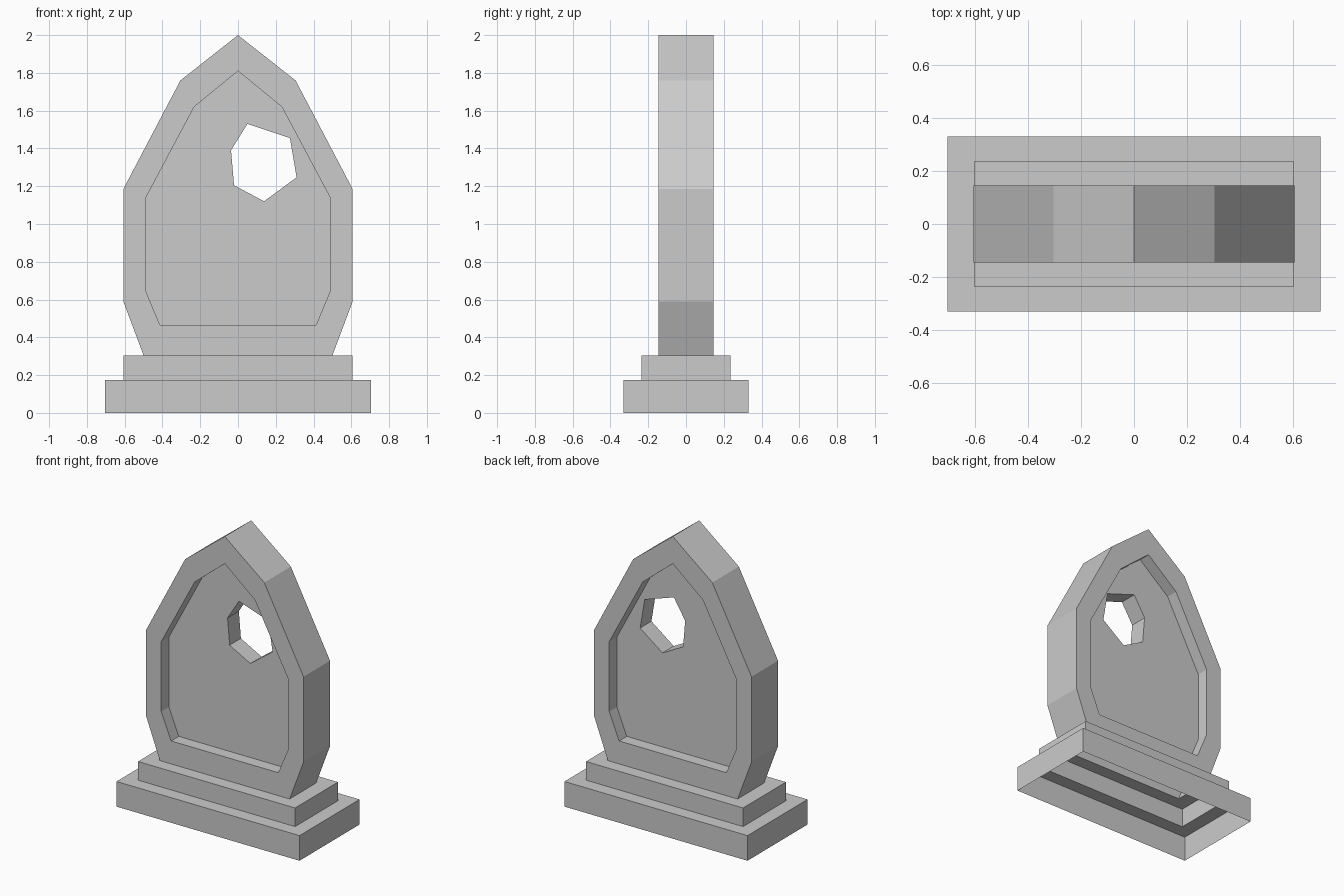
import bpy, bmesh

if "Cube" in bpy.data.objects:
    bpy.data.objects.remove(bpy.data.objects["Cube"])


def mirrored(half):
    """Close a right-hand half outline whose first point lies on x = 0."""
    return half + [(-x, z) for x, z in reversed(half[1:])]


def ring(bm, pts, y):
    return [bm.verts.new((x, y, z)) for x, z in pts]


def skin(bm, a, b, skip=None):
    n = len(a)
    for i in range(n):
        if i != skip:
            j = (i + 1) % n
            bm.faces.new((a[i], a[j], b[j], b[i]))


def finish(bm, name):
    bmesh.ops.recalc_face_normals(bm, faces=bm.faces[:])
    mesh = bpy.data.meshes.new(name)
    bm.to_mesh(mesh)
    bm.free()
    obj = bpy.data.objects.new(name, mesh)
    bpy.context.collection.objects.link(obj)
    return obj


T = 0.146      # half thickness of the slab
C = 0.062      # half thickness of the recessed panel

# Stepped plinth: open, hollow underneath
bm = bmesh.new()
steps = [(0.705, 0.33, 0), (0.705, 0.33, 0.175), (0.605, 0.236, 0.175),
         (0.605, 0.236, 0.305), (0.50, T, 0.305)]
rings = [[bm.verts.new((sx * x, sy * y, z))
          for sx, sy in ((-1, -1), (1, -1), (1, 1), (-1, 1))]
         for x, y, z in steps]
for a, b in zip(rings, rings[1:]):
    skin(bm, a, b)
finish(bm, "stepped_plinth")

# Pointed slab with a recessed panel on both sides and a broken hole through it
outer = mirrored([(0, 2.0), (0.305, 1.76), (0.607, 1.185), (0.607, 0.59), (0.50, 0.305)])
inset = mirrored([(0, 1.81), (0.232, 1.62), (0.49, 1.135), (0.49, 0.65), (0.413, 0.465)])
hole = [(0.05, 1.53), (0.275, 1.455), (0.31, 1.247), (0.138, 1.12),
        (-0.021, 1.205), (-0.037, 1.39)]

bm = bmesh.new()
rims, holes = [], []
for s in (-1, 1):
    rim = ring(bm, outer, s * T)
    lip = ring(bm, inset, s * T)
    panel = ring(bm, inset, s * C)
    gap = ring(bm, hole, s * C)
    skin(bm, rim, lip)
    skin(bm, lip, panel)
    # panel face with the hole left out
    edges = []
    for loop in (panel, gap):
        for i, v in enumerate(loop):
            w = loop[(i + 1) % len(loop)]
            edges.append(bm.edges.get((v, w)) or bm.edges.new((v, w)))
    bmesh.ops.triangle_fill(bm, edges=edges, use_beauty=True, normal=(0, s, 0))
    rims.append(rim)
    holes.append(gap)
skin(bm, rims[0], rims[1], skip=4)   # foot stays open above the plinth
skin(bm, holes[0], holes[1])
# merge the fill into large flat faces
bmesh.ops.dissolve_limit(bm, angle_limit=0.01, verts=[], edges=[
    e for e in bm.edges if len(e.link_faces) == 2
    and all(len(f.verts) == 3 for f in e.link_faces)])
finish(bm, "headstone_slab")
